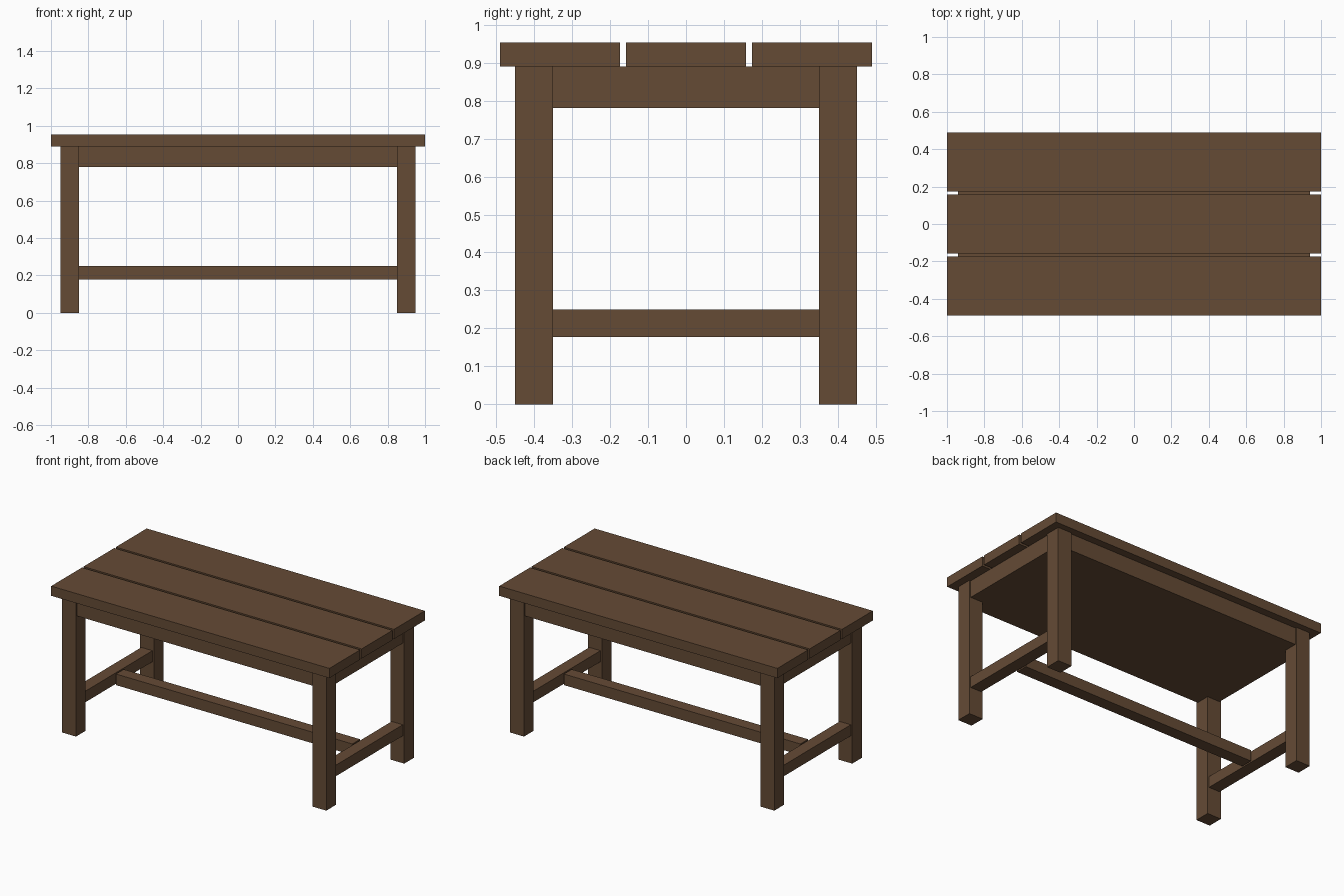
import bpy

if "Cube" in bpy.data.objects:
    bpy.data.objects.remove(bpy.data.objects["Cube"])

wood = bpy.data.materials.new("dark_brown_wood")
wood.diffuse_color = (0.13, 0.07, 0.036, 1.0)
wood.use_nodes = True
wood.node_tree.nodes["Principled BSDF"].inputs["Base Color"].default_value = wood.diffuse_color


def box(name, x, y, z):
    """Box spanning the (min, max) range on each axis."""
    bpy.ops.mesh.primitive_cube_add(size=1)
    ob = bpy.context.object
    ob.name = name
    ob.location = [(a + b) / 2 for a, b in (x, y, z)]
    ob.scale = [b - a for a, b in (x, y, z)]
    bpy.ops.object.transform_apply(location=True, rotation=False, scale=True)
    ob.data.materials.append(wood)
    return ob


def span(centre, width):
    return (centre - width / 2, centre + width / 2)


# Three top boards with narrow gaps
for name, y in (("front_board", (-0.49, -0.174)),
                ("middle_board", (-0.158, 0.158)),
                ("back_board", (0.174, 0.49))):
    box(name, (-1, 1), y, (0.89, 0.953))

# Solid frame under the boards, slightly inset from the leg faces
box("apron", (-0.94, 0.94), (-0.44, 0.44), (0.78, 0.89))

# Legs
for sx, side in ((-1, "left"), (1, "right")):
    for sy, end in ((-1, "front"), (1, "back")):
        box(f"{end}_{side}_leg", span(sx * 0.9, 0.1), span(sy * 0.4, 0.1), (0, 0.89))
    # Side stretcher joining the two legs of this end
    box(f"{side}_stretcher", span(sx * 0.9, 0.08), (-0.35, 0.35), (0.178, 0.25))

# Long stretcher along the middle
box("long_stretcher", (-0.85, 0.85), span(0, 0.08), (0.178, 0.25))
